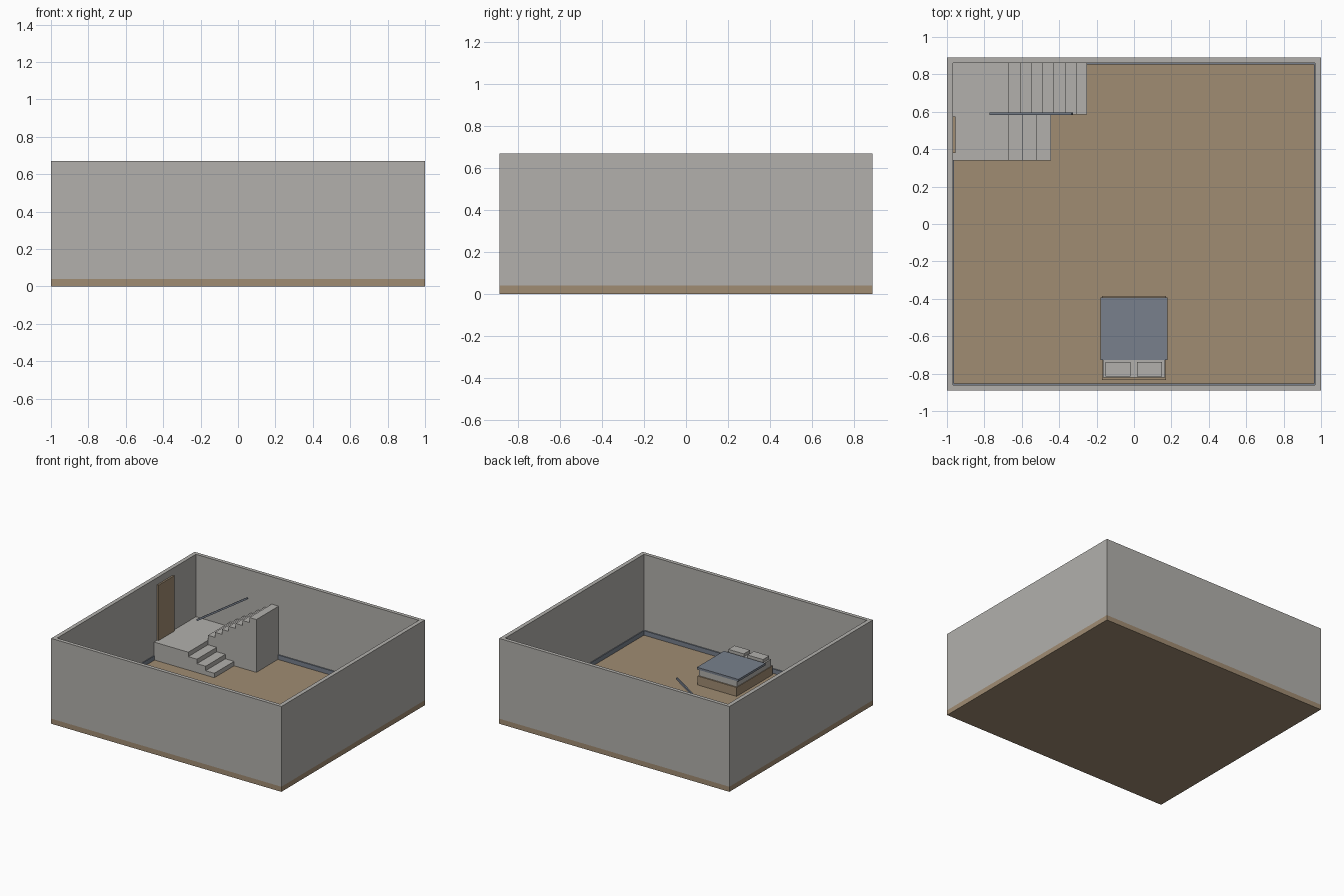
import bpy, bmesh, math
from mathutils import Matrix

if "Cube" in bpy.data.objects:
    bpy.data.objects.remove(bpy.data.objects["Cube"])


def material(name, rgb):
    m = bpy.data.materials.new(name)
    m.diffuse_color = (*rgb, 1)
    m.use_nodes = True
    m.node_tree.nodes["Principled BSDF"].inputs["Base Color"].default_value = m.diffuse_color
    return m


GREY = material("warm_grey", (0.445, 0.434, 0.413))
WOOD = material("wood_brown", (0.352, 0.262, 0.171))
BLUE = material("slate_blue", (0.188, 0.216, 0.262))


def finish(name, bm, mat):
    bmesh.ops.recalc_face_normals(bm, faces=bm.faces)
    me = bpy.data.meshes.new(name)
    bm.to_mesh(me)
    bm.free()
    me.materials.append(mat)
    ob = bpy.data.objects.new(name, me)
    bpy.context.collection.objects.link(ob)
    return ob


def box(name, x, y, z, mat):
    """Box from (min, max) ranges."""
    bm = bmesh.new()
    bmesh.ops.create_cube(bm, size=1)
    for v in bm.verts:
        for i, (a, b) in enumerate((x, y, z)):
            v.co[i] = a if v.co[i] < 0 else b
    return finish(name, bm, mat)


def frame(name, ox, oy, ix, iy, z0, z1, mat):
    """Rectangular ring, outer half sizes ox/oy and inner half sizes ix/iy."""
    bm = bmesh.new()
    signs = ((-1, -1), (1, -1), (1, 1), (-1, 1))
    loops = [[bm.verts.new((sx * hx, sy * hy, z)) for sx, sy in signs]
             for hx, hy, z in ((ox, oy, z0), (ox, oy, z1), (ix, iy, z1), (ix, iy, z0))]
    for k in range(4):
        a, b = loops[k], loops[(k + 1) % 4]
        for i in range(4):
            j = (i + 1) % 4
            bm.faces.new((a[i], a[j], b[j], b[i]))
    return finish(name, bm, mat)


def extrude_profile(name, pts, y0, y1, mat):
    """Extrude an x-z outline along y."""
    bm = bmesh.new()
    f = bm.faces.new([bm.verts.new((x, y0, z)) for x, z in pts])
    ext = bmesh.ops.extrude_face_region(bm, geom=[f])["geom"]
    for v in ext:
        if isinstance(v, bmesh.types.BMVert):
            v.co.y = y1
    return finish(name, bm, mat)


FLOOR, LAND = 0.04, 0.18
IX, IY = 0.968, 0.861

# Room shell
box("floor", (-1, 1), (-0.89, 0.89), (0, FLOOR), WOOD)
frame("walls", 1, 0.89, IX, IY, FLOOR, 0.67, GREY)
frame("baseboard", IX, IY, IX - 0.006, IY - 0.009, FLOOR, 0.075, BLUE)

# Stair landing
box("landing", (-IX, -0.67), (0.34, IY), (FLOOR, LAND), GREY)

# Lower flight: three treads descending from the landing
pts = [(-0.67, FLOOR)]
rise = (LAND - FLOOR) / 4
for i in range(3):
    z = LAND - rise * (i + 1)
    pts += [(-0.67 + 0.0755 * i, z), (-0.67 + 0.0755 * (i + 1), z)]
pts.append((-0.4435, FLOOR))
extrude_profile("lower_stairs", pts, 0.34, 0.585, GREY)

# Upper flight: seven treads climbing along the back wall
pts = [(-0.67, FLOOR)]
for i in range(7):
    z = LAND + 0.0393 * (i + 1)
    pts += [(-0.67 + 0.06 * i, z), (-0.67 + 0.06 * (i + 1), z)]
pts.append((-0.25, FLOOR))
extrude_profile("upper_stairs", pts, 0.585, IY, GREY)

# Sloping handrail
rail = box("handrail", (-0.262, 0.262), (-0.006, 0.006), (-0.007, 0.007), BLUE)
slope = Matrix.Rotation(-math.atan2(0.29, 0.44), 4, 'Y')
rail.data.transform(Matrix.Translation((-0.55, 0.59, 0.455)) @ slope)

# Door at landing level
box("door", (-IX, -0.955), (0.38, 0.575), (LAND, 0.615), WOOD)

# Bed
box("bed_frame", (-0.17, 0.17), (-0.833, -0.385), (FLOOR, 0.11), WOOD)
box("mattress", (-0.165, 0.165), (-0.82, -0.395), (0.11, 0.165), GREY)
box("blanket", (-0.18, 0.18), (-0.727, -0.393), (0.156, 0.173), BLUE)
for side, cx in (("left", -0.085), ("right", 0.082)):
    box("pillow_" + side, (cx - 0.067, cx + 0.067), (-0.815, -0.738), (0.165, 0.19), GREY)
